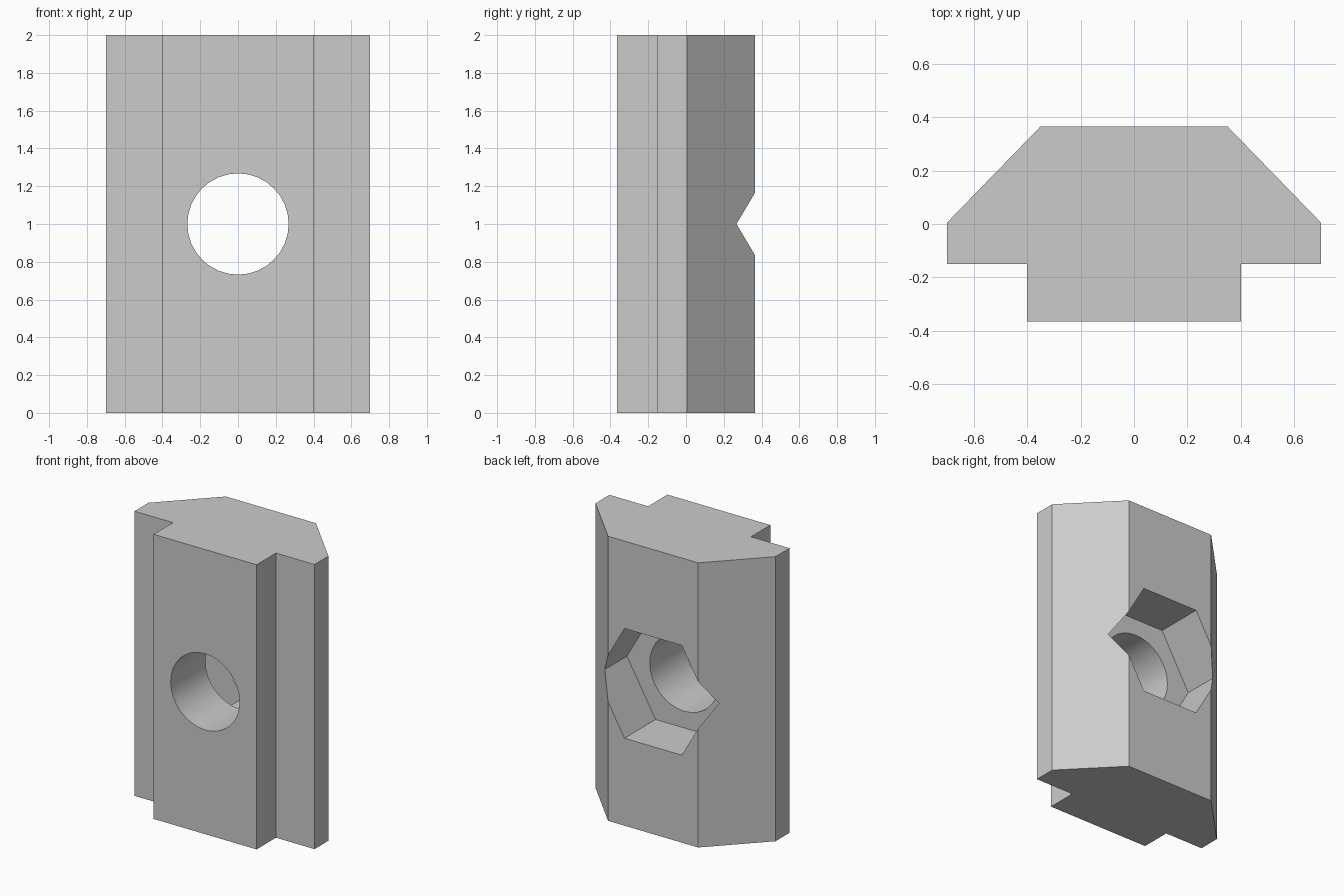
import bpy, bmesh, math
from mathutils import Matrix

cube = bpy.data.objects.get("Cube")
if cube:
    bpy.data.objects.remove(cube, do_unlink=True)

HEIGHT = 2.0
MID = HEIGHT / 2

# Single plain grey
grey = bpy.data.materials.new("plain_grey")
grey.use_nodes = True
colour = (0.6, 0.6, 0.6, 1)
grey.diffuse_color = colour
grey.node_tree.nodes["Principled BSDF"].inputs["Base Color"].default_value = colour


def make_object(name, bm):
    bmesh.ops.recalc_face_normals(bm, faces=bm.faces)
    mesh = bpy.data.meshes.new(name)
    bm.to_mesh(mesh)
    bm.free()
    mesh.materials.append(grey)
    obj = bpy.data.objects.new(name, mesh)
    bpy.context.collection.objects.link(obj)
    return obj


def prism_along_y(name, sides, radius, y0, y1, turn=0.0):
    """Regular prism running front to back through the middle of the block."""
    bm = bmesh.new()
    place = (Matrix.Translation((0, (y0 + y1) / 2, MID))
             @ Matrix.Rotation(math.pi / 2, 4, 'X')
             @ Matrix.Rotation(turn, 4, 'Z'))
    bmesh.ops.create_cone(bm, cap_ends=True, segments=sides, radius1=radius,
                          radius2=radius, depth=y1 - y0, matrix=place)
    return make_object(name, bm)


# Block: mirrored half profile extruded upwards
half = [(0.4, -0.365), (0.4, -0.15), (0.7, -0.15), (0.7, 0.005), (0.35, 0.365)]
profile = half + [(-x, y) for x, y in reversed(half)]
bm = bmesh.new()
base = bm.faces.new([bm.verts.new((x, y, 0)) for x, y in profile])
top = bmesh.ops.extrude_face_region(bm, geom=[base])
bmesh.ops.translate(bm, vec=(0, 0, HEIGHT),
                    verts=[g for g in top["geom"] if isinstance(g, bmesh.types.BMVert)])
block = make_object("slot_nut_block", bm)

# Cutters: round through hole and hexagonal pocket with points to the sides
hole = prism_along_y("bolt_hole_cutter", 32, 0.268, -1, 1)
pocket = prism_along_y("hex_pocket_cutter", 6, 0.445, 0.02, 1, math.pi / 6)
# Turn the hexagon if its points came out facing up
if max(v.co.x for v in pocket.data.vertices) < 0.44:
    pocket.data.transform(Matrix.Translation((0, 0, MID))
                          @ Matrix.Rotation(math.pi / 6, 4, 'Y')
                          @ Matrix.Translation((0, 0, -MID)))

bpy.ops.object.select_all(action='DESELECT')
block.select_set(True)
bpy.context.view_layer.objects.active = block
for cutter in (pocket, hole):
    mod = block.modifiers.new(cutter.name, 'BOOLEAN')
    mod.operation = 'DIFFERENCE'
    mod.solver = 'EXACT'
    mod.object = cutter
    bpy.ops.object.modifier_apply(modifier=mod.name)
    bpy.data.objects.remove(cutter, do_unlink=True)

# Smooth bore, crisp edges elsewhere
bpy.ops.object.shade_smooth_by_angle(angle=math.radians(30))
